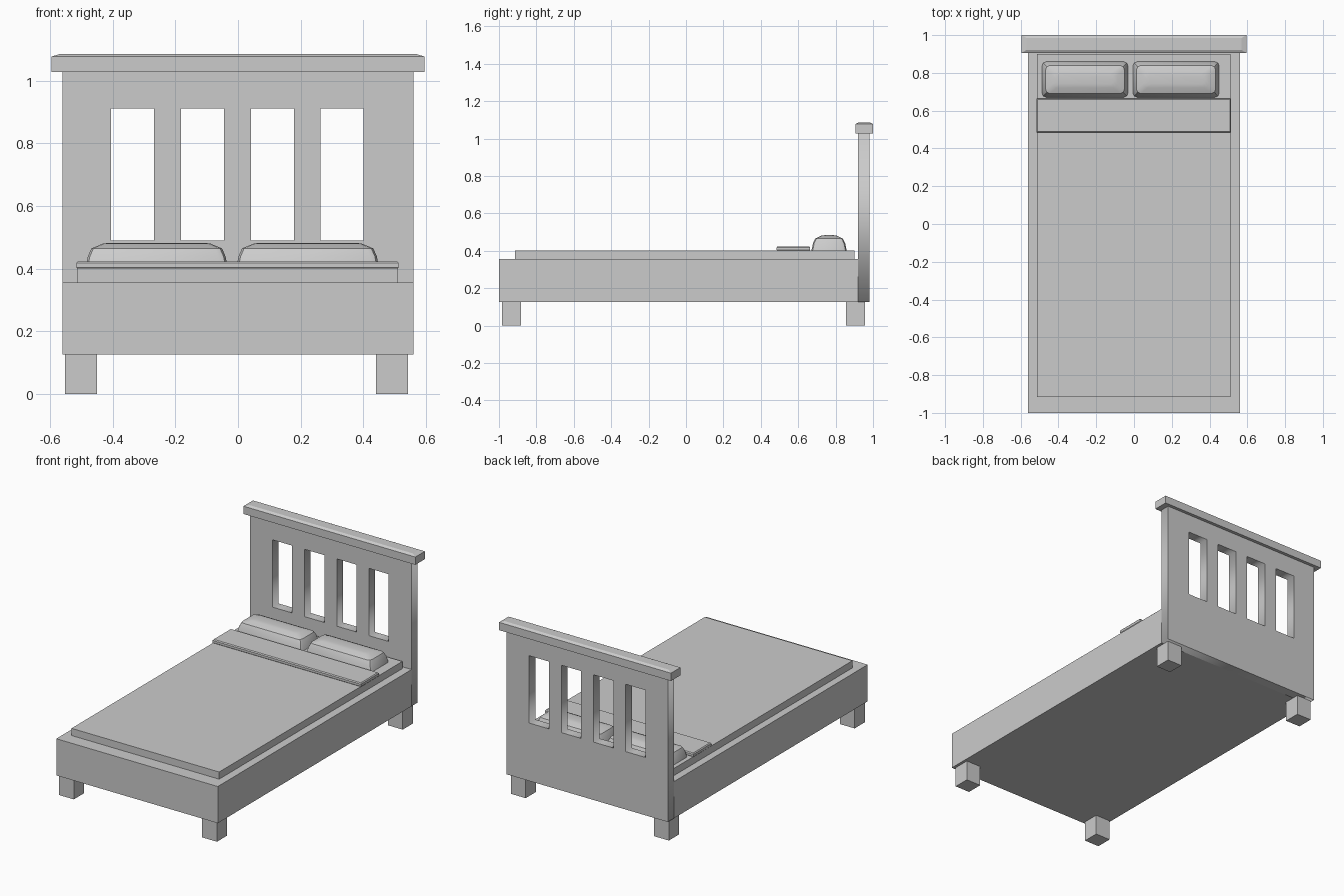
import bpy, bmesh, math

if "Cube" in bpy.data.objects:
    bpy.data.objects.remove(bpy.data.objects["Cube"])


def finish(name, bm, smooth=False):
    bmesh.ops.recalc_face_normals(bm, faces=bm.faces)
    mesh = bpy.data.meshes.new(name)
    bm.to_mesh(mesh)
    bm.free()
    ob = bpy.data.objects.new(name, mesh)
    bpy.context.collection.objects.link(ob)
    if smooth:
        bpy.ops.object.select_all(action='DESELECT')
        ob.select_set(True)
        bpy.context.view_layer.objects.active = ob
        bpy.ops.object.shade_smooth_by_angle(angle=math.radians(35))
    return ob


def ring(x0, x1, y0, y1, c):
    """Rectangle outline, with softened corners of size c."""
    if c == 0:
        return [(x0, y0), (x1, y0), (x1, y1), (x0, y1)]
    pts = []
    for cx, cy, start in ((x1 - c, y1 - c, 0), (x0 + c, y1 - c, 90),
                          (x0 + c, y0 + c, 180), (x1 - c, y0 + c, 270)):
        for a in (0, 45, 90):
            t = math.radians(start + a)
            pts.append((cx + c * math.cos(t), cy + c * math.sin(t)))
    return pts


def stack(name, x, y, levels, corner=0, smooth=False):
    """Loft rectangles; each level is (z, x inset, y inset)."""
    bm = bmesh.new()
    loops = [[bm.verts.new((px, py, z)) for px, py in
              ring(x[0] + ix, x[1] - ix, y[0] + iy, y[1] - iy, corner)]
             for z, ix, iy in levels]
    n = len(loops[0])
    for a, b in zip(loops, loops[1:]):
        for i in range(n):
            j = (i + 1) % n
            bm.faces.new((a[i], a[j], b[j], b[i]))
    bm.faces.new(loops[0][::-1])
    bm.faces.new(loops[-1])
    return finish(name, bm, smooth)


def box(name, x, y, z):
    return stack(name, x, y, [(z[0], 0, 0), (z[1], 0, 0)])


# Bed base and mattress
box("bed_frame", (-0.56, 0.56), (-1.0, 0.92), (0.127, 0.357))
box("mattress", (-0.514, 0.51), (-0.915, 0.90), (0.357, 0.402))

# Folded sheet across the mattress
stack("folded_sheet", (-0.516, 0.513), (0.485, 0.664),
      [(0.400, 0.003, 0.003), (0.404, 0, 0), (0.418, 0, 0), (0.424, 0.005, 0.005)])

# Legs
for side, x in (("left", -0.501), ("right", 0.492)):
    for end, y in (("front", -0.933), ("back", 0.907)):
        box(f"{end}_{side}_leg", (x - 0.051, x + 0.051), (y - 0.051, y + 0.051), (0, 0.127))

# Headboard panel with four openings, from a filled profile
curve = bpy.data.curves.new("headboard", 'CURVE')
curve.dimensions = '2D'
curve.fill_mode = 'BOTH'
curve.extrude = 0.03
rects = [(-0.56, 0.56, 0.127, 1.03)]
rects += [(c - 0.069, c + 0.069, 0.49, 0.912) for c in (-0.337, -0.113, 0.11, 0.332)]
for x0, x1, z0, z1 in rects:
    sp = curve.splines.new('POLY')
    sp.points.add(3)
    for p, (px, pz) in zip(sp.points, ring(x0, x1, z0, z1, 0)):
        p.co = (px, pz, 0, 1)
    sp.use_cyclic_u = True
head = bpy.data.objects.new("headboard", curve)
head.rotation_euler = (math.radians(90), 0, 0)
head.location = (0, 0.95, 0)
bpy.context.collection.objects.link(head)
bpy.ops.object.select_all(action='DESELECT')
head.select_set(True)
bpy.context.view_layer.objects.active = head
bpy.ops.object.convert(target='MESH')

# Headboard cap rail
stack("headboard_cap", (-0.596, 0.596), (0.906, 1.0),
      [(1.028, 0, 0), (1.077, 0, 0), (1.086, 0.028, 0.016)])

# Pillows
for name, x in (("left_pillow", (-0.487, -0.032)), ("right_pillow", (-0.006, 0.451))):
    stack(name, x, (0.671, 0.859),
          [(0.402, 0, 0), (0.44, 0.008, 0.008), (0.465, 0.019, 0.02), (0.480, 0.055, 0.05),
           (0.483, 0.075, 0.07)],
          corner=0.022, smooth=True)
